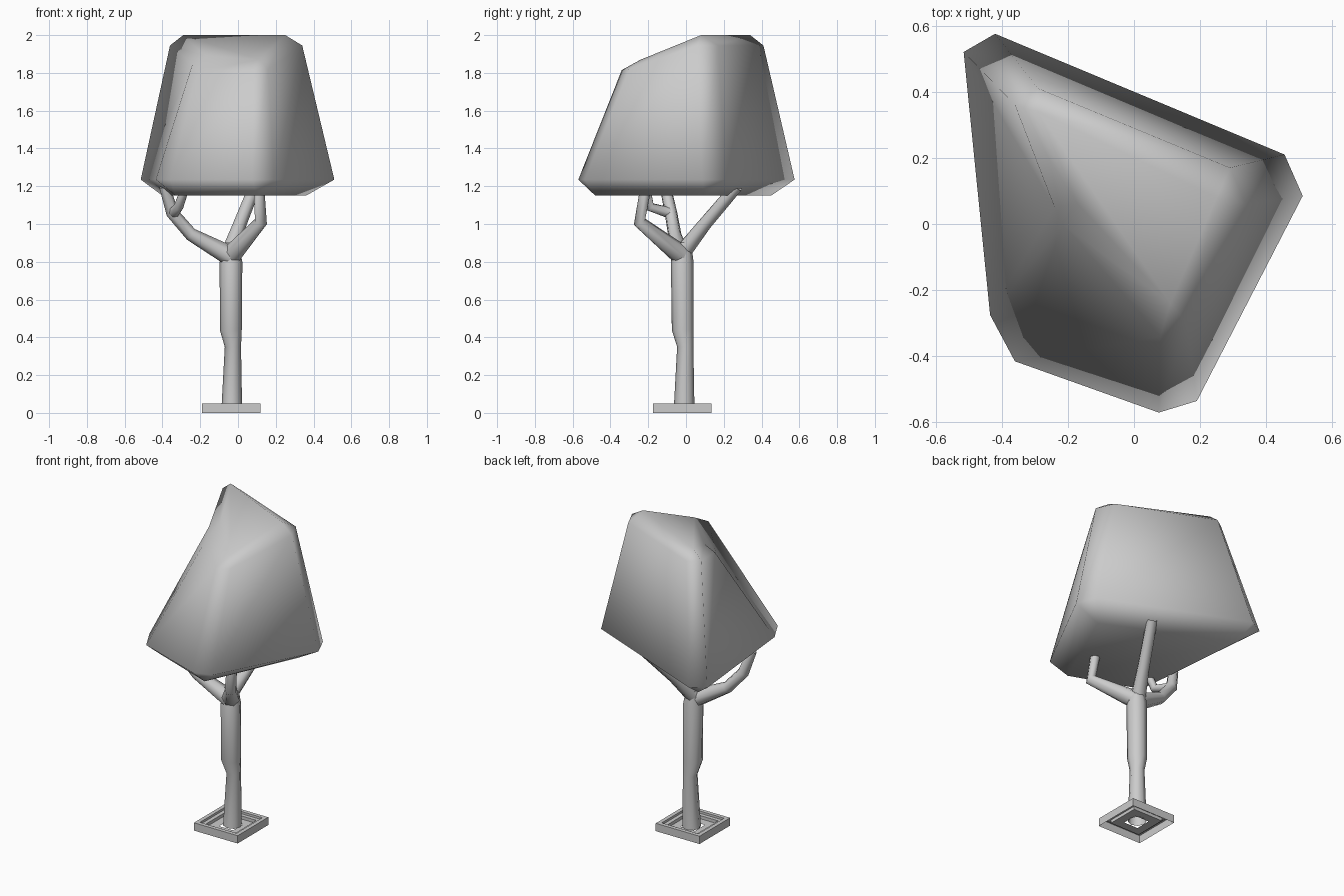
import bpy, math
from mathutils import Vector

if "Cube" in bpy.data.objects:
    bpy.data.objects.remove(bpy.data.objects["Cube"])


def make(name, verts, faces, smooth=True):
    me = bpy.data.meshes.new(name)
    me.from_pydata([tuple(v) for v in verts], [], faces)
    me.update()
    for p in me.polygons:
        p.use_smooth = smooth
    ob = bpy.data.objects.new(name, me)
    bpy.context.collection.objects.link(ob)
    return ob


def tube(name, path, sides=7):
    """Sweep a ring along (x, y, z, radius) points; ends stay open, hidden in other parts."""
    pts = [Vector(p[:3]) for p in path]
    verts, faces = [], []
    for i, p in enumerate(pts):
        t = (pts[min(i + 1, len(pts) - 1)] - pts[max(i - 1, 0)]).normalized()
        a = (Vector((1, 0, 0)) - t * t.x).normalized()
        b = t.cross(a)
        for k in range(sides):
            w = math.tau * k / sides
            verts.append(p + path[i][3] * (a * math.cos(w) + b * math.sin(w)))
    for i in range(len(pts) - 1):
        for k in range(sides):
            n = (k + 1) % sides
            faces.append((i * sides + k, i * sides + n, (i + 1) * sides + n, (i + 1) * sides + k))
    return make(name, verts, faces)


# Canopy: lopsided chamfered block; corners front-left, front-right, back-right, back-left.
# Each corner holds three points: previous side, next side, cap.
low = [((-.435, -.275, 1.235), (-.36, -.415, 1.235), (-.33, -.32, 1.15)),
       ((.075, -.57, 1.235), (.19, -.535, 1.235), (.10, -.48, 1.15)),
       ((.51, .085, 1.235), (.455, .21, 1.235), (.36, .10, 1.15)),
       ((-.42, .575, 1.235), (-.515, .52, 1.235), (-.40, .45, 1.15))]
top = [((-.24, .05, 1.85), (-.215, 0, 1.81), (-.17, .06, 1.89)),
       ((.08, -.34, 1.815), (.16, -.30, 1.82), (.11, -.24, 1.87)),
       ((.34, .06, 1.945), (.29, .17, 1.945), (.25, .08, 2.0)),
       ((-.29, .41, 1.945), (-.36, .36, 1.945), (-.29, .34, 2.0))]
verts = [p for ring in (low, top) for corner in ring for p in corner]
L = lambda i, j: 3 * (i % 4) + j
T = lambda i, j: 12 + 3 * (i % 4) + j
faces = [(L(3, 2), L(2, 2), L(1, 2), L(0, 2)),
         (T(1, 2), T(2, 2), T(3, 2)), (T(1, 2), T(3, 2), T(0, 2))]
for i in range(4):
    n = i + 1
    faces += [(L(i, 1), L(n, 0), T(n, 0), T(i, 1)),      # side
              (L(i, 0), L(i, 1), T(i, 1), T(i, 0)),      # upright chamfer
              (L(i, 2), L(n, 2), L(n, 0), L(i, 1)),      # lower chamfer
              (T(i, 1), T(n, 0), T(n, 2), T(i, 2)),      # upper chamfer
              (L(i, 2), L(i, 1), L(i, 0)), (T(i, 0), T(i, 1), T(i, 2))]
make("canopy", verts, faces)

# Trunk and branches
tube("trunk", [(-.033, -.01, .015, .055), (-.027, -.004, .35, .043),
               (-.038, -.017, .44, .058), (-.037, -.02, .80, .06),
               (-.04, -.012, .90, .04)], 8)
tube("left_branch", [(-.04, -.03, .83, .055), (-.25, -.06, .945, .036),
                     (-.35, -.08, 1.06, .034), (-.39, -.11, 1.20, .03)])
tube("left_twig", [(-.34, -.09, 1.06, .03), (-.315, -.19, 1.09, .026),
                   (-.28, -.21, 1.19, .022)])
tube("front_branch", [(-.03, -.03, .84, .055), (.12, -.245, 1.01, .035),
                      (.11, -.215, 1.18, .03)])
tube("back_branch", [(-.04, -.01, .86, .045), (.01, .10, 1.0, .036),
                     (.09, .27, 1.20, .033)])

# Base: stepped square frame, hollow underneath
profile = [(.155, 0), (.155, .05), (.13, .05), (.13, .036), (.105, .036), (.105, .016), (.05, .016)]
corners = [(1, 1), (-1, 1), (-1, -1), (1, -1)]
verts = [(-.035 + r * sx, -.02 + r * sy, z) for r, z in profile for sx, sy in corners]
faces = [(4 * i + k, 4 * i + (k + 1) % 4, 4 * i + 4 + (k + 1) % 4, 4 * i + 4 + k)
         for i in range(len(profile) - 1) for k in range(4)]
make("square_base", verts, faces, smooth=False)
